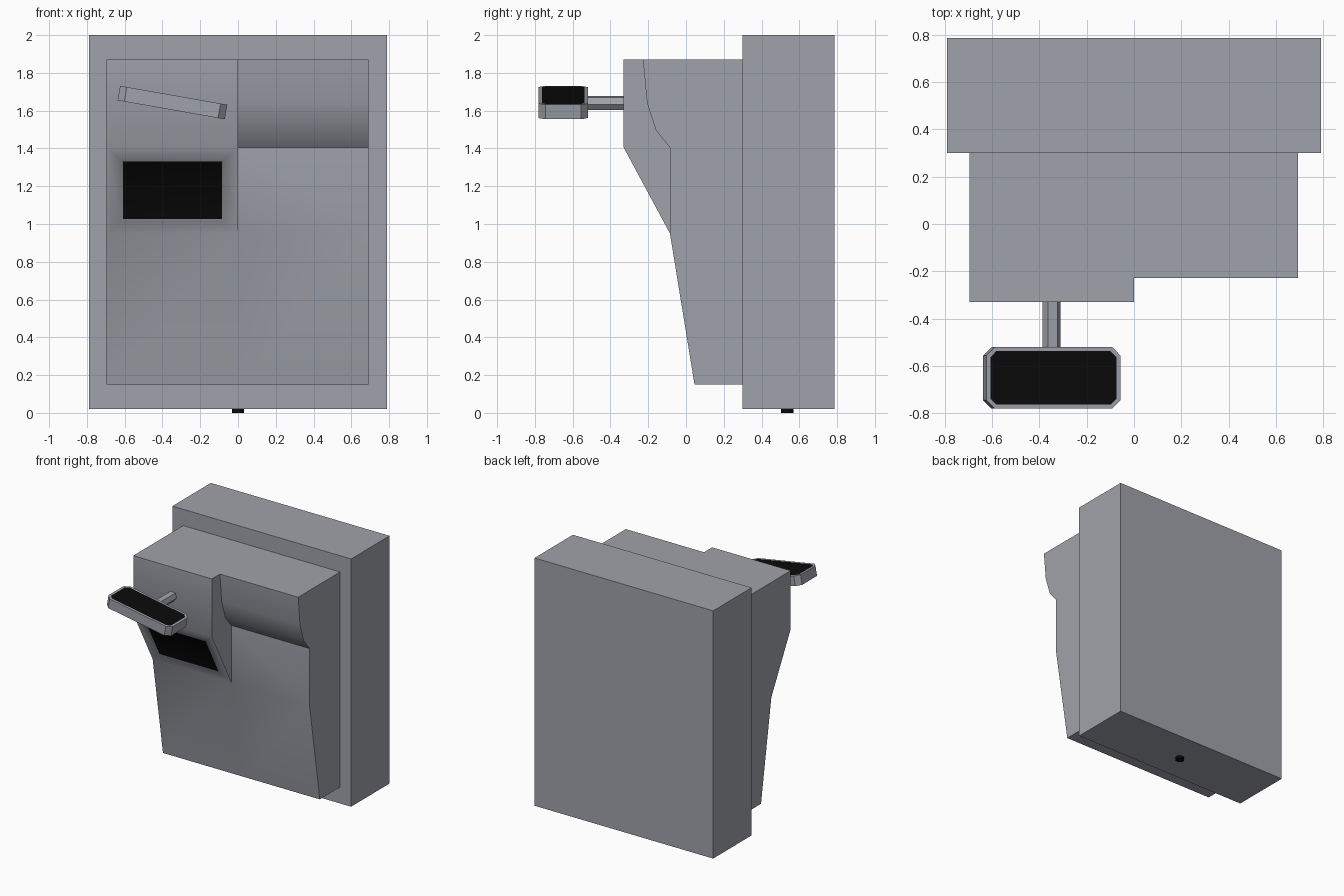
import bpy, bmesh, math
from mathutils import Matrix

if "Cube" in bpy.data.objects:
    bpy.data.objects.remove(bpy.data.objects["Cube"])


def material(name, rgb):
    m = bpy.data.materials.new(name)
    m.diffuse_color = (*rgb, 1)
    m.use_nodes = True
    m.node_tree.nodes["Principled BSDF"].inputs["Base Color"].default_value = m.diffuse_color
    return m


GREY = material("cool grey", (0.35, 0.365, 0.405))
BLACK = material("black", (0.003, 0.003, 0.003))


def finish(name, bm, mats, smooth=False):
    me = bpy.data.meshes.new(name)
    bm.to_mesh(me)
    bm.free()
    ob = bpy.data.objects.new(name, me)
    bpy.context.collection.objects.link(ob)
    for m in mats:
        me.materials.append(m)
    if smooth:
        bpy.ops.object.select_all(action='DESELECT')
        ob.select_set(True)
        bpy.context.view_layer.objects.active = ob
        bpy.ops.object.shade_smooth_by_angle(angle=math.radians(30))
    return ob


def box(bm, lo, hi):
    size = [b - a for a, b in zip(lo, hi)]
    mid = [(a + b) / 2 for a, b in zip(lo, hi)]
    return bmesh.ops.create_cube(
        bm, size=1, matrix=Matrix.Translation(mid) @ Matrix.Diagonal((*size, 1)))


# Back cabinet
bm = bmesh.new()
box(bm, (-0.79, 0.30, 0.02), (0.79, 0.785, 2.0))
finish("back_cabinet", bm, [GREY])

# Small round foot under the cabinet
bm = bmesh.new()
bmesh.ops.create_cone(bm, cap_ends=True, segments=16, radius1=0.033, radius2=0.033,
                      depth=0.03, matrix=Matrix.Translation((0, 0.535, 0.015)))
finish("foot", bm, [BLACK], True)

# Front body: two side profiles (y, z) meeting at x = 0
LOW = [(0.30, 1.87), (0.30, 0.15), (0.045, 0.15), (-0.085, 0.95)]
LEFT = [(-0.33, 1.405), (-0.33, 1.87)]
RIGHT = [(-0.085, 1.405), (-0.159, 1.495), (-0.206, 1.64), (-0.228, 1.87)]
bm = bmesh.new()


def ring(x, pts):
    return [bm.verts.new((x, y, z)) for y, z in pts]


for outer, upper in ((-0.695, LEFT), (0.692, RIGHT)):
    a, b = ring(outer, LOW + upper), ring(0, LOW + upper)
    bm.faces.new(a)
    for i in range(len(a)):
        j = (i + 1) % len(a)
        bm.faces.new((a[i], a[j], b[j], b[i]))
# Side of the overhanging left half
bm.faces.new(ring(0, [LOW[3]] + LEFT + RIGHT[::-1]))
bmesh.ops.remove_doubles(bm, verts=bm.verts[:], dist=0.0005)
# Merge the two lower halves into single panels
seam = [e for e in bm.edges if all(abs(v.co.x) < 1e-4 and v.co.z < 0.96 for v in e.verts)]
bmesh.ops.dissolve_edges(bm, edges=seam, use_verts=False)
bmesh.ops.recalc_face_normals(bm, faces=bm.faces[:])
# Screen inset in the sloped panel
slope = [f for f in bm.faces if f.normal.y < -0.6 and f.normal.z < -0.4
         and f.calc_center_median().x < 0]
bmesh.ops.inset_region(bm, faces=slope, thickness=0.078, use_even_offset=True)
bmesh.ops.inset_region(bm, faces=slope, thickness=0.008, depth=-0.004, use_even_offset=True)
for f in slope:
    f.material_index = 1
finish("front_body", bm, [GREY, BLACK], True)

# Tilted sign tray with chamfered corners and a black top panel
TILT = Matrix.Translation((-0.347, -0.65, 1.643)) @ Matrix.Rotation(math.radians(10), 4, 'Y')
bm = bmesh.new()
box(bm, (-0.288, -0.13, -0.039), (0.288, 0.13, 0.039))
corners = [e for e in bm.edges if abs(e.verts[0].co.z - e.verts[1].co.z) > 0.05]
bmesh.ops.bevel(bm, geom=corners, offset=0.036, segments=1, affect='EDGES')
bm.normal_update()
top = [f for f in bm.faces if f.normal.z > 0.9]
bmesh.ops.inset_region(bm, faces=top, thickness=0.017, use_even_offset=True)
for f in top:
    f.material_index = 1
bm.transform(TILT)
finish("sign_tray", bm, [GREY, BLACK])

# Hexagonal arm holding the tray
bm = bmesh.new()
bmesh.ops.create_cone(
    bm, cap_ends=True, segments=6, radius1=0.039, radius2=0.039, depth=0.24,
    matrix=Matrix.Translation((-0.349, -0.425, 1.64))
    @ Matrix.Rotation(math.radians(10), 4, 'Y') @ Matrix.Rotation(math.pi / 2, 4, 'X')
    @ Matrix.Rotation(math.pi / 2, 4, 'Z'))
finish("tray_arm", bm, [GREY])
